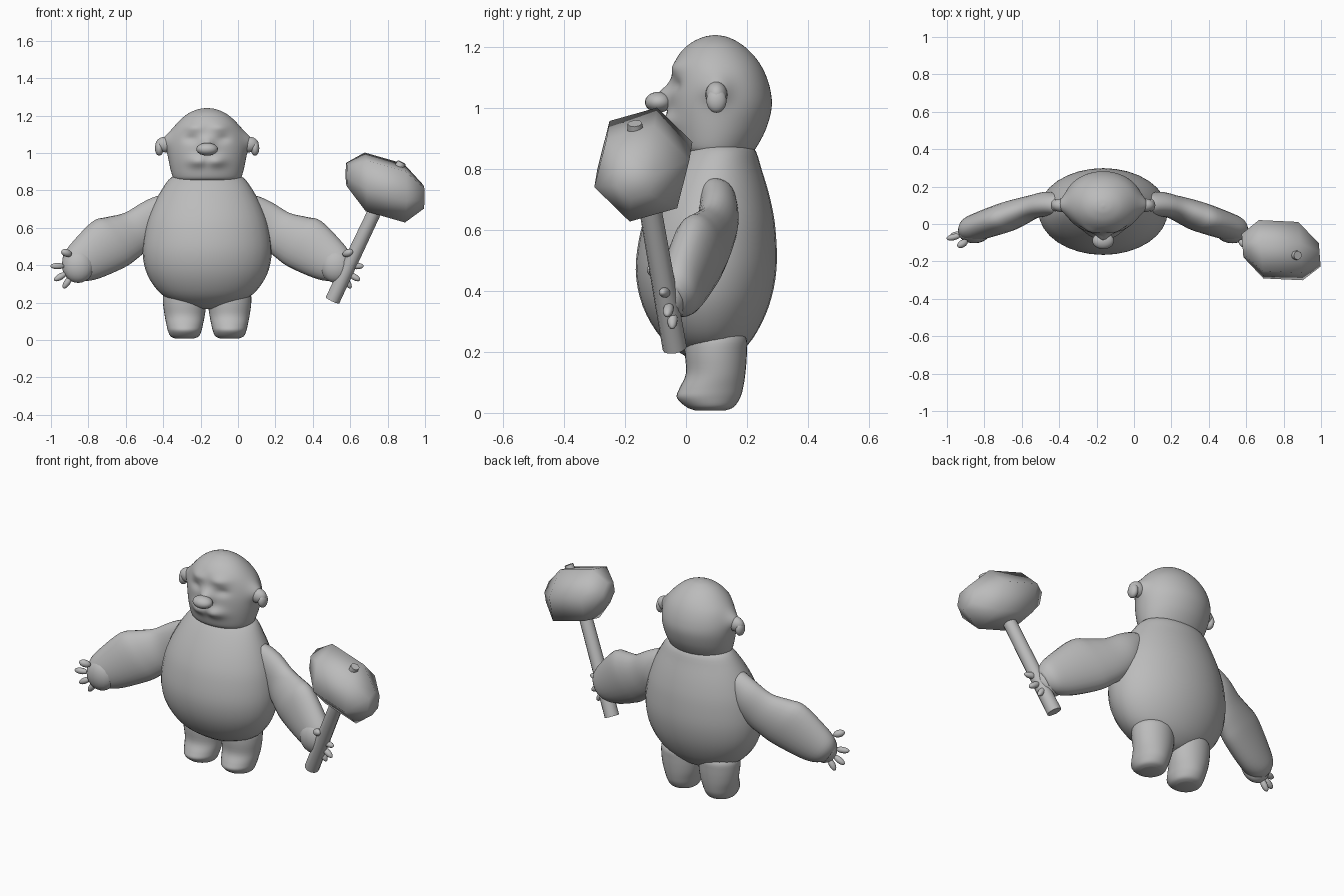
import bpy, bmesh, math
from mathutils import Vector, Matrix

if "Cube" in bpy.data.objects:
    bpy.data.objects.remove(bpy.data.objects["Cube"])

CX = -0.165  # symmetry plane of the figure
mat = bpy.data.materials.new("stone_grey")
mat.diffuse_color = (0.5, 0.5, 0.5, 1)
mat.use_nodes = True
mat.node_tree.nodes["Principled BSDF"].inputs["Base Color"].default_value = mat.diffuse_color


def finish(name, bm, angle=60):
    bmesh.ops.recalc_face_normals(bm, faces=bm.faces)
    me = bpy.data.meshes.new(name)
    bm.to_mesh(me)
    bm.free()
    me.materials.append(mat)
    ob = bpy.data.objects.new(name, me)
    bpy.context.collection.objects.link(ob)
    bpy.ops.object.select_all(action='DESELECT')
    ob.select_set(True)
    bpy.context.view_layer.objects.active = ob
    bpy.ops.object.shade_smooth_by_angle(angle=math.radians(angle))
    return ob


def smooth_rows(rows, n=4):
    """Catmull-Rom interpolation of rows of numbers."""
    out = []
    for i in range(len(rows) - 1):
        q = [rows[max(i - 1, 0)], rows[i], rows[i + 1], rows[min(i + 2, len(rows) - 1)]]
        for k in range(n):
            t = k / n
            out.append([0.5 * (2 * b + (c - a) * t + (2 * a - 5 * b + 4 * c - d) * t * t
                               + (3 * b - a - 3 * c + d) * t ** 3) for a, b, c, d in zip(*q)])
    return out + [rows[-1]]


def loft(name, rings, sides=32, angle=60):
    """Skin rings given as (centre, axis_u, axis_v)."""
    bm = bmesh.new()
    loops = []
    for c, u, v in rings:
        loops.append([bm.verts.new(c + u * math.cos(a) + v * math.sin(a))
                      for a in (2 * math.pi * i / sides for i in range(sides))])
    for p, q in zip(loops, loops[1:]):
        for i in range(sides):
            j = (i + 1) % sides
            bm.faces.new((p[i], p[j], q[j], q[i]))
    bm.faces.new(loops[0])
    bm.faces.new(loops[-1])
    return finish(name, bm, angle)


def upright(name, cx, rows, sides=32, n=4):
    """Rows: height, half width, front y, back y."""
    return loft(name, [(Vector((cx, (f + b) / 2, z)), Vector((w, 0, 0)), Vector((0, (b - f) / 2, 0)))
                       for z, w, f, b in smooth_rows(rows, n)], sides)


def ellipsoid(name, loc, radii, aim=None):
    """Ellipsoid whose local z points along aim."""
    bm = bmesh.new()
    bmesh.ops.create_uvsphere(bm, u_segments=20, v_segments=12, radius=1)
    rot = Vector(aim).to_track_quat('Z', 'Y').to_matrix().to_4x4() if aim else Matrix()
    bm.transform(Matrix.Translation(loc) @ rot @ Matrix.Diagonal((*radii, 1)))
    return finish(name, bm)


def rod(name, p0, p1, r0, r1, sides):
    p0, p1 = Vector(p0), Vector(p1)
    d = (p1 - p0).normalized()
    u = d.cross(Vector((0, 1, 0))).normalized()
    v = d.cross(u)
    return loft(name, [(p0, u * r0, v * r0), (p1, u * r1, v * r1)], sides, 50)


# Torso and head
upright("torso", CX, [
    (0.165, 0.03, 0.05, 0.11), (0.185, 0.13, 0.0, 0.16), (0.245, 0.245, -0.08, 0.22),
    (0.35, 0.32, -0.142, 0.272), (0.47, 0.345, -0.165, 0.297), (0.6, 0.33, -0.148, 0.294),
    (0.7, 0.297, -0.113, 0.277), (0.8, 0.245, -0.058, 0.248), (0.87, 0.19, -0.005, 0.222),
    (0.885, 0.12, 0.03, 0.17)])
head = upright("head", CX, [
    (0.85, 0.165, -0.01, 0.21), (0.87, 0.183, -0.035, 0.23), (0.93, 0.2, -0.05, 0.262),
    (1.0, 0.211, -0.055, 0.281), (1.06, 0.208, -0.052, 0.277), (1.12, 0.188, -0.043, 0.257),
    (1.17, 0.15, -0.027, 0.225), (1.21, 0.102, 0.01, 0.182), (1.233, 0.05, 0.055, 0.138),
    (1.24, 0.006, 0.09, 0.102)], 80, 7)

# Sculpted face: soft bumps as (height, sideways, amount, width, height spread)
BUMPS = [(1.135, 0.07, 0.014, 0.05, 0.025), (0.955, 0.05, 0.026, 0.05, 0.03),
         (1.04, 0.0, 0.04, 0.032, 0.035), (1.075, 0.085, -0.012, 0.035, 0.022)]
for v in head.data.vertices:
    dx, y, z = abs(v.co.x - CX), v.co.y, v.co.z
    if y < 0.08:
        v.co.y -= sum(a * math.exp(-((dx - ox) / w) ** 2 - ((z - oz) / h) ** 2)
                      for oz, ox, a, w, h in BUMPS)
    if dx > 0.1:  # root of the ears
        v.co.x += math.copysign(0.035, v.co.x - CX) * math.exp(
            -((y - 0.1) / 0.045) ** 2 - ((z - 1.065) / 0.045) ** 2)
ellipsoid("nose", (CX, -0.09, 1.02), (0.058, 0.045, 0.034))

ARM = [  # offset x, y, z, in-plane radius, depth radius
    (0.205, 0.11, 0.74, 0.03, 0.04), (0.235, 0.106, 0.715, 0.065, 0.06),
    (0.295, 0.108, 0.65, 0.1, 0.067), (0.375, 0.092, 0.585, 0.115, 0.064),
    (0.455, 0.062, 0.545, 0.137, 0.074), (0.525, 0.035, 0.512, 0.15, 0.08),
    (0.645, -0.006, 0.43, 0.122, 0.075), (0.71, -0.028, 0.39, 0.092, 0.066),
    (0.742, -0.042, 0.37, 0.055, 0.04)]
FINGERS = [(0.8, -0.07, 0.395), (0.785, -0.058, 0.338), (0.748, -0.045, 0.308)]
LEG = [(0.008, 0.05, 0.03, 0.13), (0.02, 0.076, 0.0, 0.158), (0.05, 0.09, -0.03, 0.178),
       (0.08, 0.097, -0.022, 0.187), (0.13, 0.107, 0.0, 0.195), (0.2, 0.116, -0.004, 0.2),
       (0.25, 0.11, 0.002, 0.196), (0.29, 0.06, 0.05, 0.15)]

for s, side in ((1, "left"), (-1, "right")):
    # Ear
    ellipsoid(f"{side}_ear", (CX + s * 0.222, 0.1, 1.045), (0.054, 0.036, 0.042))
    ellipsoid(f"{side}_ear_lobe", (CX + s * 0.256, 0.1, 1.025), (0.023, 0.033, 0.04))
    # Arm widening into a shaggy forearm
    loft(f"{side}_arm", [(Vector((CX + s * x, y, z)), Vector((s * 0.57, -0.1, 0.82)) * r,
                          Vector((s * 0.3, 0.95, -0.1)) * d)
                         for x, y, z, r, d in smooth_rows(ARM)], 24)
    # Hand, fingers and thumb
    hand = Vector((CX + s * 0.69, -0.045, 0.395))
    ellipsoid(f"{side}_hand", hand, (0.085, 0.058, 0.09))
    for i, (x, y, z) in enumerate(FINGERS):
        p = Vector((CX + s * x, y, z))
        ellipsoid(f"{side}_finger_{i + 1}", p, (0.017, 0.017, 0.038), p - hand)
    ellipsoid(f"{side}_thumb", (CX + s * 0.752, -0.105, 0.465), (0.02, 0.02, 0.032),
              (s * 0.8, -0.5, 0.3))
    # Leg with the foot swelling forward
    upright(f"{side}_leg", CX + s * 0.12, LEG)

# Hammer: handle, six-sided barrel head and top peg
rod("hammer_handle", (0.505, -0.037, 0.212), (0.77, -0.135, 0.77), 0.04, 0.036, 12)
hu, hv = Vector((-0.003, 0.04, 0.157)), Vector((-0.012, 0.157, -0.04))
loft("hammer_head", [(Vector(c), hu * k, hv * k) for c, k in (
    ((0.58, -0.115, 0.885), 0.4), ((0.68, -0.135, 0.845), 1.0),
    ((0.89, -0.145, 0.785), 1.0), ((0.993, -0.165, 0.765), 0.4))], 6, 180)
rod("hammer_peg", (0.84, -0.162, 0.88), (0.876, -0.168, 0.95), 0.029, 0.024, 8)
